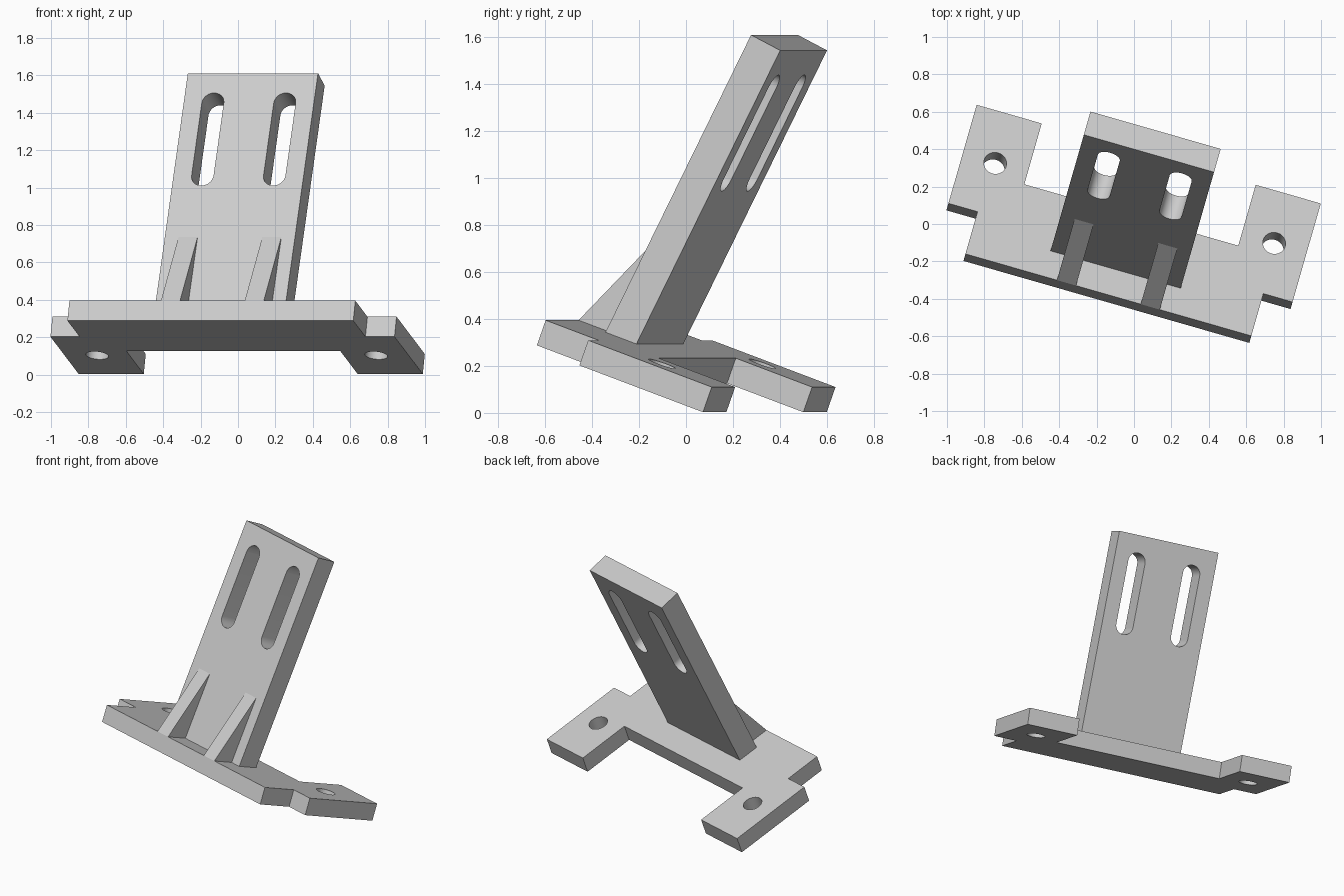
import bpy, bmesh
from math import radians, sin, cos, pi
from mathutils import Matrix, Vector

cube = bpy.data.objects.get("Cube")
if cube:
    bpy.data.objects.remove(cube, do_unlink=True)

grey = bpy.data.materials.new("light_grey")
grey.use_nodes = True
colour = (0.6, 0.6, 0.6, 1)
grey.diffuse_color = colour
grey.node_tree.nodes["Principled BSDF"].inputs["Base Color"].default_value = colour

# Frames: the tilted base plate, and the upright leaning back from it
BASE = (Matrix.Translation((-0.137, -0.379, 0.395))
        @ Matrix.Rotation(radians(-16), 4, 'Z') @ Matrix.Rotation(radians(-20), 4, 'X'))
UPRIGHT = BASE @ Matrix.Translation((0, 0.15, 0)) @ Matrix.Rotation(radians(-7), 4, 'X')


def prism(name, outline, axis, start, end, frame):
    """Extrude a 2D outline along a local axis (0 = x, 1 = y, 2 = z)."""
    bm = bmesh.new()

    def place(p, depth):
        co = list(p)
        co.insert(axis, depth)
        return bm.verts.new(co)

    face = bm.faces.new([place(p, start) for p in outline])
    moved = bmesh.ops.extrude_face_region(bm, geom=[face])["geom"]
    shift = Vector((0, 0, 0))
    shift[axis] = end - start
    bmesh.ops.translate(bm, vec=shift, verts=[v for v in moved if isinstance(v, bmesh.types.BMVert)])
    bmesh.ops.recalc_face_normals(bm, faces=bm.faces)
    mesh = bpy.data.meshes.new(name)
    bm.to_mesh(mesh)
    bm.free()
    mesh.materials.append(grey)
    ob = bpy.data.objects.new(name, mesh)
    bpy.context.collection.objects.link(ob)
    ob.matrix_world = frame
    return ob


def stadium(x, low, high, radius, n=20):
    """Round-ended slot outline; a circle when low equals high."""
    top = [(x + radius * cos(pi * i / n), high + radius * sin(pi * i / n)) for i in range(n + 1)]
    bottom = [(x - radius * cos(pi * i / n), low - radius * sin(pi * i / n)) for i in range(n + 1)]
    if low == high:
        top, bottom = top[:-1], bottom[:-1]
    return top + bottom


def activate(ob):
    bpy.ops.object.select_all(action='DESELECT')
    ob.select_set(True)
    bpy.context.view_layer.objects.active = ob


def cut(ob, cutter):
    cutter.hide_render = True
    mod = ob.modifiers.new("cut", 'BOOLEAN')
    mod.operation = 'DIFFERENCE'
    mod.solver = 'EXACT'
    mod.object = cutter
    activate(ob)
    bpy.ops.object.modifier_apply(modifier=mod.name)
    bpy.data.objects.remove(cutter, do_unlink=True)


# Base plate with two offset ears
half = [(0.795, 0), (0.795, 0.25), (0.957, 0.25), (0.957, 0.833), (0.595, 0.833), (0.595, 0.473)]
outline = half + [(-x, y) for x, y in reversed(half)]
base_plate = prism("base_plate", outline, 2, -0.114, 0, BASE)

# Upright slab, sunk slightly into the plate
W, H, T = 0.362, 1.422, 0.145
upright = prism("upright_plate", [(-W, -0.05), (W, -0.05), (W, H), (-W, H)], 1, 0, T, UPRIGHT)

parts = [base_plate, upright]
rib = [(0, 0), (0.03, -0.03), (0.2, -0.03), (0.23, 0.4), (0.204, 0.437)]
for side, label in ((1, "left"), (-1, "right")):
    # Mounting hole in the ear
    cut(base_plate, prism("hole_cutter", stadium(side * 0.776, 0.543, 0.543, 0.061), 2, -0.3, 0.2, BASE))
    # Adjustment slot in the upright
    cut(upright, prism("slot_cutter", stadium(side * 0.2, 0.809, 1.243, 0.061), 1, -0.1, 0.3, UPRIGHT))
    # Triangular brace in front of the upright
    x = side * 0.233
    parts.append(prism(label + "_rib", rib, 0, x - 0.053, x + 0.053, BASE))

for ob in parts:
    activate(ob)
    bpy.ops.object.shade_smooth_by_angle(angle=radians(30))
